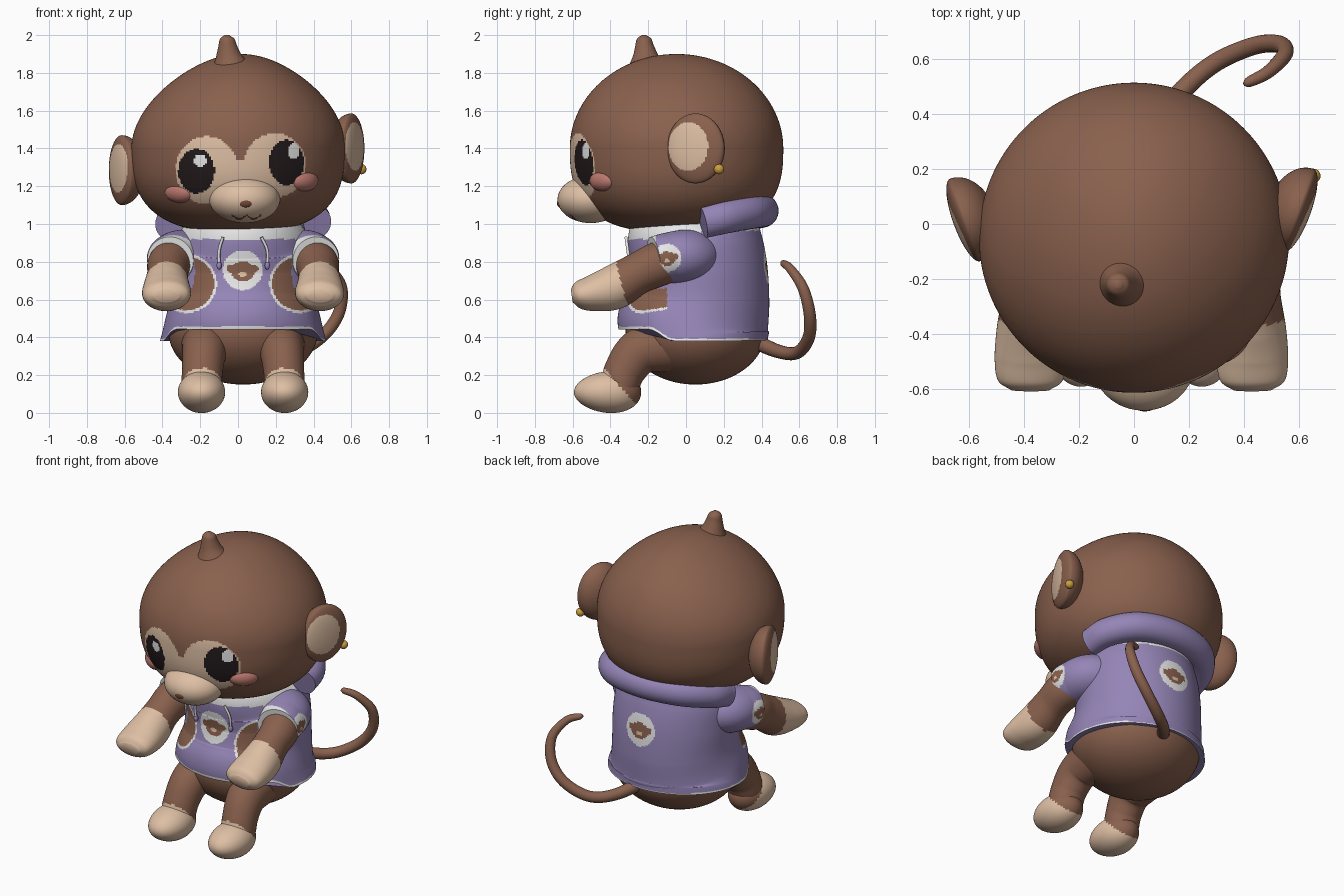
import bpy, bmesh, math
from mathutils import Vector, Matrix

if "Cube" in bpy.data.objects:
    bpy.data.objects.remove(bpy.data.objects["Cube"])

COLOURS = {
    "brown": (0.25, 0.118, 0.075), "tan": (0.73, 0.52, 0.37), "purple": (0.30, 0.235, 0.47),
    "white": (0.83, 0.83, 0.83), "black": (0.016, 0.010, 0.011), "pink": (0.50, 0.19, 0.16),
    "gold": (0.60, 0.35, 0.05), "nose brown": (0.16, 0.06, 0.035),
}
MATS = {}
for key, c in COLOURS.items():
    MATS[key] = bpy.data.materials.new(key)
    MATS[key].diffuse_color = (*c, 1)
CX = 0.027  # mirror line of the body


def finish(name, bm, rule):
    """Colour faces by rule (a name, or a function of the face centre) and make the object."""
    bmesh.ops.recalc_face_normals(bm, faces=bm.faces)
    mesh = bpy.data.meshes.new(name)
    slots = {}
    for f in bm.faces:
        key = rule if isinstance(rule, str) else rule(f.calc_center_median())
        if key not in slots:
            slots[key] = len(slots)
            mesh.materials.append(MATS[key])
        f.material_index = slots[key]
    bm.to_mesh(mesh)
    bm.free()
    ob = bpy.data.objects.new(name, mesh)
    bpy.context.collection.objects.link(ob)
    bpy.ops.object.select_all(action='DESELECT')
    ob.select_set(True)
    bpy.context.view_layer.objects.active = ob
    bpy.ops.object.shade_smooth_by_angle(angle=math.radians(50))
    return ob


def ball(name, loc, radii, rule, rot=None, seg=32, rings=20, shape=None):
    bm = bmesh.new()
    bmesh.ops.create_uvsphere(bm, u_segments=seg, v_segments=rings, radius=1)
    m = Matrix.Translation(loc) @ (rot or Matrix()) @ Matrix.Diagonal((*radii, 1))
    for v in bm.verts:
        v.co = m @ (shape(v.co) if shape else v.co)
    return finish(name, bm, rule)


def loft(name, pts, rule, seg=40, sub=10, warp=None):
    """Smooth tube through points (x, y, z, radius across, radius up)."""
    pts = [Vector(p) for p in pts]
    ext = [2 * pts[0] - pts[1]] + pts + [2 * pts[-1] - pts[-2]]
    path = []
    for i in range(len(pts) - 1):
        a, b, c, d = ext[i:i + 4]
        for k in range(sub):
            t = k / sub
            path.append(0.5 * (2 * b + (c - a) * t + (2 * a - 5 * b + 4 * c - d) * t * t
                               + (3 * b - a - 3 * c + d) * t ** 3))
    path.append(pts[-1])
    bm, right, rows = bmesh.new(), Vector((1, 0, 0)), []
    for i, p in enumerate(path):
        tan = (path[min(i + 1, len(path) - 1)] - path[max(i - 1, 0)])
        tan = Vector(tan[:3]).normalized()
        right = (right - right.dot(tan) * tan).normalized()
        up = right.cross(tan)
        row = []
        for k in range(seg):
            a = 2 * math.pi * k / seg
            co = Vector(p[:3]) + right * (p[3] * math.cos(a)) + up * (p[4] * math.sin(a))
            row.append(bm.verts.new(warp(co) if warp else co))
        rows.append(row)
    for r, q in zip(rows, rows[1:]):
        for k in range(seg):
            bm.faces.new((r[k], r[(k + 1) % seg], q[(k + 1) % seg], q[k]))
    bm.faces.new(rows[0])
    bm.faces.new(rows[-1])
    return finish(name, bm, rule)


def sided(s, pts):
    return [(CX + s * p[0], *p[1:]) for p in pts]


def inside(x, z, cx, cz, rx, rz):
    return ((x - cx) / rx) ** 2 + ((z - cz) / rz) ** 2 < 1


def badge(dx, dz, r):
    """Round white patch with a small animal face."""
    dx, dz = dx / r, dz / r
    if dx * dx + dz * dz > 1:
        return None
    if inside(dx, dz, 0, -0.2, 0.2, 0.13):
        return "tan"
    if inside(dx, dz, 0, -0.05, 0.6, 0.5) or inside(abs(dx), dz, 0.6, 0.08, 0.2, 0.2):
        return "brown"
    return "white"


# Head: egg with a full jaw; face mask, eyes and highlights painted from the front
def head_shape(v):
    if v.z >= 0:
        return Vector((v.x * (1 - 0.2 * v.z ** 2) + 0.025 * v.z, v.y, v.z * 0.50))
    r = math.hypot(v.x, v.y)
    k = (r ** 2.7 + abs(v.z) ** 2.7) ** (-1 / 2.7)
    return Vector((v.x * k, v.y * k, v.z * k * 0.445))


def head_paint(c):
    if c.y > -0.25:
        return "brown"
    x, z = c.x, c.z
    if inside(x, z, -0.20, 1.335, 0.034, 0.034) or inside(x, z, 0.295, 1.385, 0.032, 0.042):
        return "white"
    if inside(x, z, -0.22, 1.28, 0.096, 0.118) or inside(x, z, 0.257, 1.325, 0.092, 0.12):
        return "black"
    if (inside(x, z, -0.165, 1.285, 0.165, 0.18) or inside(x, z, 0.195, 1.31, 0.165, 0.17)
            or inside(x, z, 0.03, 1.21, 0.16, 0.13)):
        return "tan"
    return "brown"


ball("head", (0, -0.05, 1.40), (0.565, 0.565, 1), head_paint, None, 320, 160, head_shape)
loft("head_tuft", [(-0.04, -0.21, 1.83, .10, .10), (-0.05, -0.215, 1.89, .068, .068),
                   (-0.055, -0.22, 1.94, .05, .05), (-0.058, -0.222, 1.98, .038, .038),
                   (-0.058, -0.222, 2.0, .012, .012)], "brown", 32, 6)


# Muzzle with mouth line, nose, cheeks
def muzzle_paint(c):
    dx = c.x - 0.045
    line = 1.047 - 0.02 * abs(math.sin(math.pi * dx / 0.075))
    return "nose brown" if abs(dx) < 0.078 and c.y < -0.5 and abs(c.z - line) < 0.005 else "tan"


ball("muzzle", (0.035, -0.505, 1.13), (0.187, 0.175, 0.125), muzzle_paint, None, 96, 72)
ball("nose", (0.04, -0.668, 1.11), (0.035, 0.015, 0.022), "nose brown")
for side, x, z in (("right", 0.345, 1.23), ("left", -0.305, 1.17)):
    turn = math.radians(41 if x > 0 else -37)
    ball(side + "_cheek", (x, -0.435, z), (0.095, 0.056, 0.058), "pink", Matrix.Rotation(turn, 4, 'Z'))

# Ears: flat outside with a pale oval, thick root merging into the head; earring
for side, s, loc in (("right", 1, (0.60, 0.05, 1.40)), ("left", -1, (-0.615, 0.015, 1.285))):
    rot = Matrix.Rotation(math.radians(-20 * s), 4, 'Z')
    inv = (Matrix.Translation(loc) @ rot).inverted()

    def ear_paint(c, inv=inv, s=s):
        p = inv @ c
        return "tan" if p.x * s > 0 and inside(p.y, p.z, -0.03, 0.01, 0.115, 0.128) else "brown"

    def ear_shape(v, s=s):
        return Vector((v.x * (0.045 if v.x * s > 0 else 0.115), v.y, v.z))
    ball(side + "_ear", loc, (1, 0.16, 0.185), ear_paint, rot, 96, 64, ear_shape)
ball("earring", (0.653, 0.175, 1.29), (0.027, 0.027, 0.027), "gold", None, 20, 12)


# Hooded top: lofted body, white collar and hem, pocket openings, front and back badges
def hem_warp(c):
    f = min(1, max(0, (-0.06 - c.y) / 0.14))
    return Vector((c.x, c.y, c.z + 0.065 * f * f * (3 - 2 * f) * min(1, max(0, (0.62 - c.z) / 0.24))))


def top_paint(c):
    u = abs(c.x - CX)
    b = badge(c.x - (0.025 if c.y < 0 else 0.04), c.z - (0.755 if c.y < 0 else 0.77), 0.105)
    if b:
        return b
    if c.y < -0.1 and (c.y < -0.2 or c.z < 0.66):
        if inside(u, c.z, 0.30, 0.685, 0.147, 0.142):
            return "brown"
        if inside(u, c.z, 0.30, 0.685, 0.161, 0.156):
            return "white"
    hem = hem_warp(Vector((c.x, c.y, 0.38))).z
    collar = 0.92 if c.y < 0.08 else 0.965
    return "white" if c.z > collar or c.z < hem + 0.012 else "purple"


loft("hooded_top", [(CX, .04, .38, .44, .395), (CX, .04, .46, .42, .40), (CX, .065, .60, .39, .378),
                    (CX, .07, .75, .385, .362), (CX, .05, .88, .375, .355), (CX, .03, .96, .335, .34),
                    (CX, .03, 1.03, .27, .28)], top_paint, 280, 20, hem_warp)
loft("hood_roll", [(0.42, .09, 1.01, .075, .085), (0.385, .22, 1.04, .085, .088),
                   (0.25, .35, 1.065, .09, .09), (CX, .40, 1.07, .09, .09),
                   (-0.20, .35, 1.06, .09, .09), (-0.33, .22, 1.03, .085, .088),
                   (-0.365, .09, 0.995, .075, .085)], "purple", 36, 10)
for side, x in (("left", -0.10), ("right", 0.155)):
    loft(side + "_drawstring", [(x * .8, -.318, .93, .008, .008), (x, -.308, .86, .008, .008),
                                (x, -.298, .78, .008, .008)], "white", 10, 4)
    ball(side + "_drawstring_knob", (x, -.298, .78), (.014, .014, .022), "purple", None, 14, 10)

# Lower body
ball("lower_body", (CX, 0.05, 0.43), (0.395, 0.37, 0.28), "brown", None, 64, 40)


# Arms, sleeves, legs and feet, mirrored
def sleeve_paint(c):
    if abs(c.x - CX) > 0.36:
        b = badge(c.y + 0.10, c.z - 0.82, 0.075)
        if b:
            return b
    return "white" if c.y < -0.16 else "purple"


def arm_paint(c):
    return "tan" if c.y + 0.25 * (c.z - 0.66) < -0.335 else "brown"


def leg_paint(c):
    return "tan" if c.z < 0.21 - 1.14 * (c.y + 0.41) else "brown"


for side, s in (("right", 1), ("left", -1)):
    loft(side + "_sleeve", sided(s, [(.17, .07, .83, .15, .13), (.31, .0, .83, .165, .14),
                                     (.365, -.10, .82, .145, .133), (.385, -.17, .81, .126, .123)]),
         sleeve_paint, 80, 18)
    loft(side + "_arm", sided(s, [(.30, 0, .84, .11, .11), (.385, -.14, .79, .116, .118),
                                  (.40, -.26, .735, .107, .110), (.405, -.38, .665, .122, .118),
                                  (.405, -.49, .635, .13, .098), (.405, -.57, .625, .118, .072),
                                  (.405, -.605, .62, .07, .035)]), arm_paint, 56, 12)
    loft(side + "_leg", sided(s, [(.19, -.08, .37, .14, .15), (.205, -.24, .325, .118, .125),
                                  (.215, -.32, .23, .108, .11), (.22, -.35, .14, .105, .1),
                                  (.22, -.36, .06, .08, .07)]), leg_paint, 56, 14)

    # foot tapers towards the toe
    def foot_shape(v):
        return Vector((v.x, v.y, v.z * (1 + 0.12 * v.y)))
    ball(side + "_foot", (CX + s * 0.22, -0.415, 0.11), (0.125, 0.178, 0.11), leg_paint, None, 56, 40,
         foot_shape)

# Tail curling up on one side
loft("tail", [(.06, .34, .39, .042, .042), (.18, .49, .325, .036, .036), (.30, .59, .32, .034, .034),
              (.44, .65, .40, .033, .033), (.53, .655, .52, .032, .032), (.55, .62, .66, .029, .029),
              (.49, .555, .76, .024, .024), (.42, .518, .79, .019, .019), (.40, .508, .793, .006, .006)],
     "brown", 20, 8)

for m in bpy.data.materials:
    if m.users and not m.is_grease_pencil:
        m.use_nodes = True
        m.node_tree.nodes["Principled BSDF"].inputs["Base Color"].default_value = m.diffuse_color
